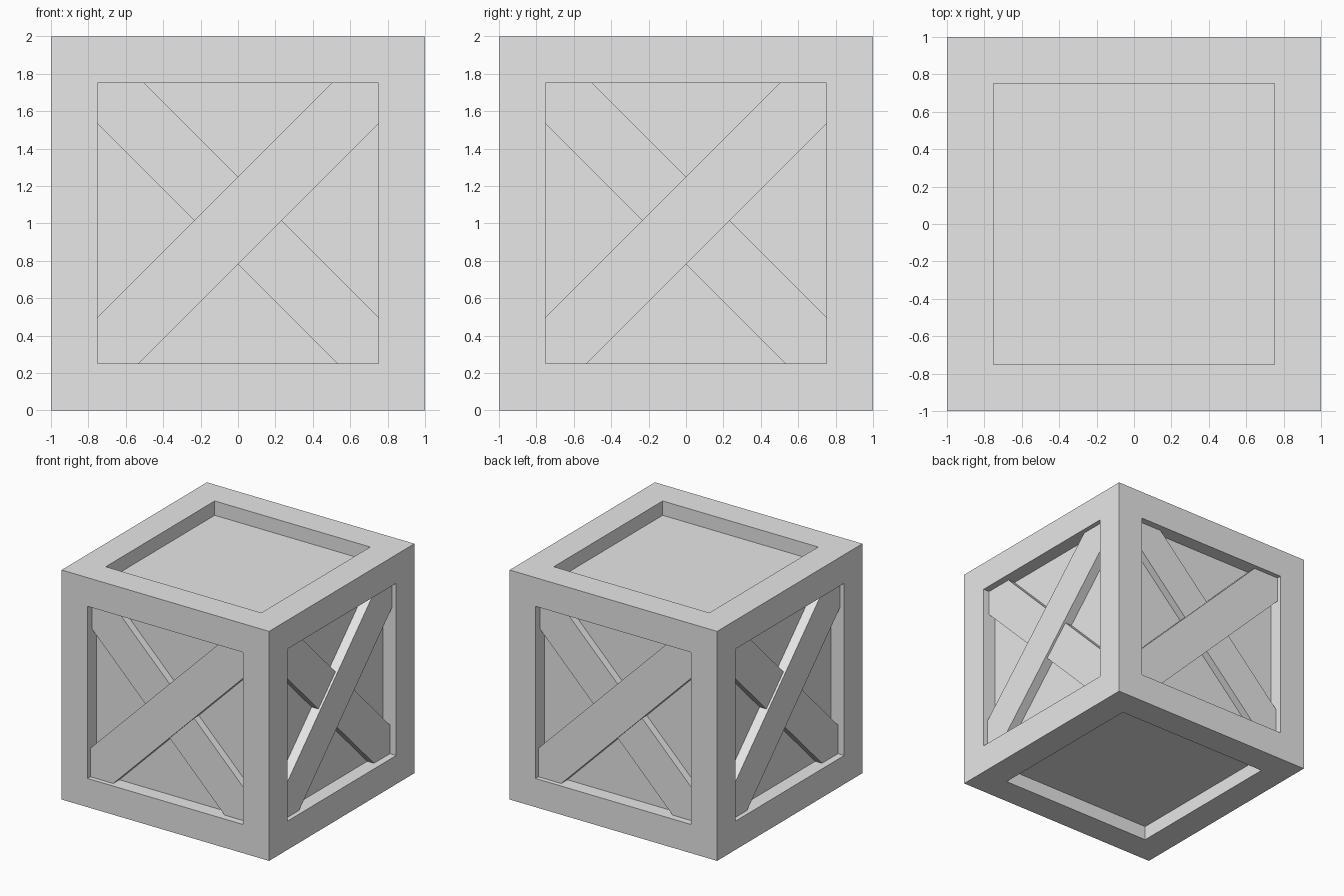
import bpy
import bmesh
from math import pi
from mathutils import Matrix, Vector

cube = bpy.data.objects.get("Cube")
if cube:
    bpy.data.objects.remove(cube, do_unlink=True)

OPENING = 0.75   # half width of each framed opening
RECESS = 0.125   # depth of the panels behind the frame

grey = bpy.data.materials.new("light_grey")
grey.use_nodes = True
grey.diffuse_color = (0.8, 0.8, 0.8, 1)
grey.node_tree.nodes["Principled BSDF"].inputs["Base Color"].default_value = (0.8, 0.8, 0.8, 1)


def add_object(name, bm):
    bmesh.ops.recalc_face_normals(bm, faces=bm.faces)
    mesh = bpy.data.meshes.new(name)
    bm.to_mesh(mesh)
    bm.free()
    mesh.materials.append(grey)
    obj = bpy.data.objects.new(name, mesh)
    bpy.context.collection.objects.link(obj)
    return obj


# Box with a frame and a sunken panel on every side
bm = bmesh.new()
bmesh.ops.create_cube(bm, size=2, matrix=Matrix.Translation((0, 0, 1)))
bm.normal_update()
panels = bm.faces[:]
bmesh.ops.inset_individual(bm, faces=panels, thickness=1 - OPENING, use_even_offset=True)
for panel in panels:
    normal = panel.normal.copy()
    sunk = bmesh.ops.extrude_discrete_faces(bm, faces=[panel])["faces"][0]
    bmesh.ops.translate(bm, verts=sunk.verts, vec=-normal * RECESS)
add_object("crate_frame", bm)


# Diagonal brace, its ends trimmed to the corners of the opening
def add_brace(name, mirror, face_depth, angle):
    low, high, o = -0.22, 0.25, OPENING
    outline = [(-o, -o), (-o - low, -o), (o, o + low),
               (o, o), (o - high, o), (-o, -o + high)]
    bm = bmesh.new()
    verts = [bm.verts.new((mirror * x, face_depth - 1, z + 1)) for x, z in outline]
    face = bm.faces.new(verts)
    solid = bmesh.ops.extrude_face_region(bm, geom=[face])["geom"]
    back = [v for v in solid if isinstance(v, bmesh.types.BMVert)]
    bmesh.ops.translate(bm, verts=back, vec=Vector((0, RECESS - face_depth, 0)))
    bmesh.ops.rotate(bm, verts=bm.verts, cent=(0, 0, 0), matrix=Matrix.Rotation(angle, 3, "Z"))
    # The far end of the mirrored brace follows the same opening
    add_object(name, bm)


# Two crossed braces on each of the four upright sides
for i, side in enumerate(("front", "right", "back", "left")):
    add_brace(side + "_upper_brace", 1, 0.04, i * pi / 2)
    add_brace(side + "_lower_brace", -1, 0.06, i * pi / 2)
